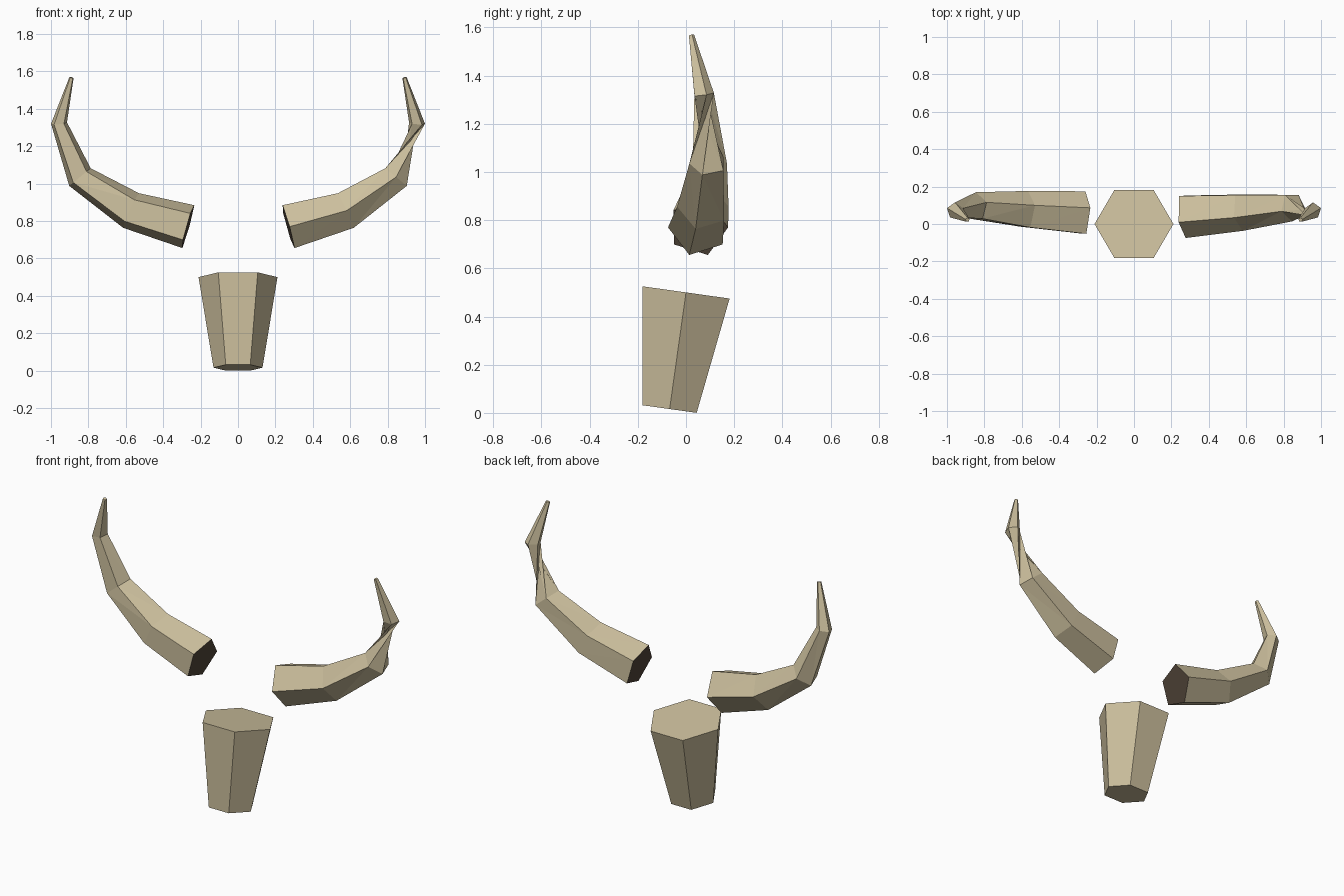
import bpy, bmesh, math
from mathutils import Vector

if "Cube" in bpy.data.objects:
    bpy.data.objects.remove(bpy.data.objects["Cube"])

bone = bpy.data.materials.new("bone")
bone.diffuse_color = (0.61, 0.527, 0.342, 1)
bone.use_nodes = True
bone.node_tree.nodes["Principled BSDF"].inputs["Base Color"].default_value = bone.diffuse_color
dark = bpy.data.materials.new("dark_brown")
dark.diffuse_color = (0.08, 0.058, 0.04, 1)
dark.use_nodes = True
dark.node_tree.nodes["Principled BSDF"].inputs["Base Color"].default_value = dark.diffuse_color


def loft(name, rings, base_slot=0):
    """Skin a list of equal-length vertex rings and close both ends."""
    bm = bmesh.new()
    loops = [[bm.verts.new(p) for p in ring] for ring in rings]
    n = len(loops[0])
    for a, b in zip(loops, loops[1:]):
        for i in range(n):
            j = (i + 1) % n
            bm.faces.new((a[i], a[j], b[i]))
            bm.faces.new((a[j], b[j], b[i]))
    bm.faces.new(loops[0][::-1]).material_index = base_slot
    bm.faces.new(loops[-1])
    me = bpy.data.meshes.new(name)
    bm.to_mesh(me)
    bm.free()
    me.materials.append(bone)
    if base_slot:
        me.materials.append(dark)
    ob = bpy.data.objects.new(name, me)
    bpy.context.collection.objects.link(ob)
    return ob


# Snout: tapered six-sided block, tilted slightly about x
def hex_ring(center, r):
    c, tilt = Vector(center), math.radians(-8)
    ring = []
    for i in range(6):
        a = math.tau * i / 6
        y = r * math.sin(a)
        ring.append(c + Vector((r * math.cos(a), y * math.cos(tilt), y * math.sin(tilt))))
    return ring


loft("snout", [hex_ring((0, -0.068, 0.016), 0.131), hex_ring((0, 0, 0.5), 0.211)])

# Horns: five-sided tapering sweeps along a curved path (x, y, z, radius)
PATH = [(0.268, 0.05, 0.77, 0.125), (0.574, 0.07, 0.856, 0.107),
        (0.845, 0.092, 1.035, 0.078), (0.957, 0.071, 1.322, 0.045),
        (0.89, 0.022, 1.567, 0.012)]


def horn(name, sign):
    pts = [Vector((sign * x, y, z)) for x, y, z, r in PATH]
    rings = []
    for k, p in enumerate(pts):
        t = (pts[min(k + 1, len(pts) - 1)] - pts[max(k - 1, 0)]).normalized()
        # steep sections use another reference axis, which twists the right horn
        ref = Vector((0, 0, 1)) if abs(t.z) < 0.9 else Vector((1, 0, 0))
        side = t.cross(ref).normalized()
        up = side.cross(t)
        r = PATH[k][3]
        angles = [-math.tau * i / 5 for i in range(5)]
        rings.append([p + r * (side * math.cos(a) + up * math.sin(a)) for a in angles])
    loft(name, rings, base_slot=1)


horn("left_horn", -1)
horn("right_horn", 1)
